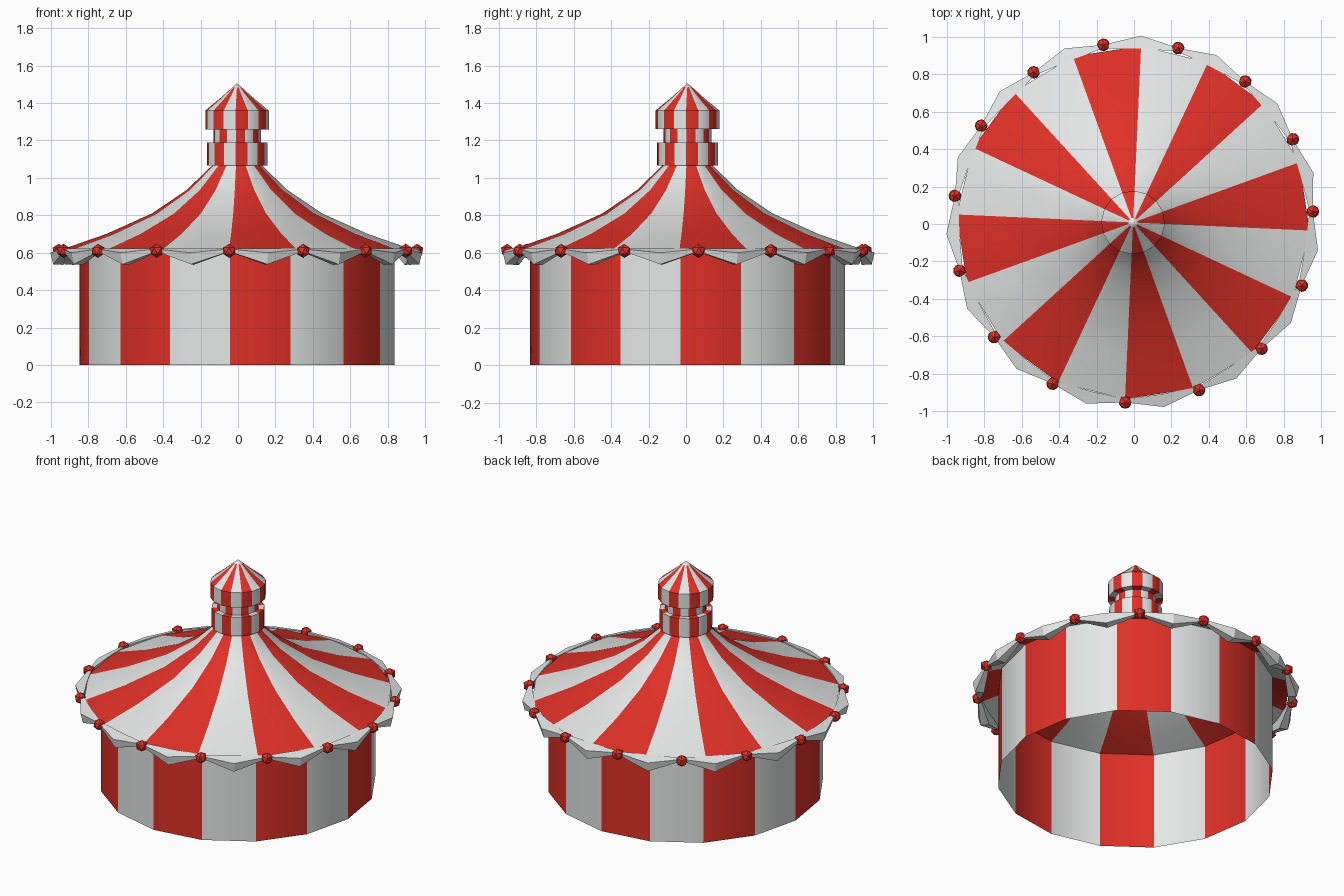
import bpy, bmesh, math
from mathutils import Vector, Matrix

if "Cube" in bpy.data.objects:
    bpy.data.objects.remove(bpy.data.objects["Cube"])

CENTRE = Vector((-0.005, 0.008, 0))
SIDES = 16
SWAGS = 15
STRIPE_TURN = math.radians(-2.6)
SWAG_TURN = math.radians(3.5)


def make_material(name, colour):
    mat = bpy.data.materials.new(name)
    mat.use_nodes = True
    mat.diffuse_color = colour
    bsdf = next(n for n in mat.node_tree.nodes if n.type == 'BSDF_PRINCIPLED')
    bsdf.inputs["Base Color"].default_value = colour
    return mat


WHITE = make_material("canvas white", (0.8, 0.82, 0.82, 1))
RED = make_material("canvas red", (0.74, 0.03, 0.02, 1))


def polar(radius, angle, z):
    return CENTRE + Vector((radius * math.cos(angle), radius * math.sin(angle), z))


def finish(name, bm, materials, smooth_angle=None):
    mesh = bpy.data.meshes.new(name)
    bm.to_mesh(mesh)
    bm.free()
    for mat in materials:
        mesh.materials.append(mat)
    obj = bpy.data.objects.new(name, mesh)
    bpy.context.collection.objects.link(obj)
    if smooth_angle:
        bpy.ops.object.select_all(action='DESELECT')
        obj.select_set(True)
        bpy.context.view_layer.objects.active = obj
        bpy.ops.object.shade_smooth_by_angle(angle=math.radians(smooth_angle))
    return obj


def striped_lathe(name, profile, plain_tip=False):
    """Spin (radius, z) points, bottom to top; alternate sectors are red."""
    bm = bmesh.new()
    step = math.tau / SIDES
    rings = []
    for r, z in profile:
        if r == 0:
            rings.append([bm.verts.new(polar(0, 0, z))] * SIDES)
        else:
            rings.append([bm.verts.new(polar(r, STRIPE_TURN + i * step, z))
                          for i in range(SIDES)])
    last = len(rings) - 2
    for level, (low, high) in enumerate(zip(rings, rings[1:])):
        for i in range(SIDES):
            j = (i + 1) % SIDES
            corners = list(dict.fromkeys((low[i], low[j], high[j], high[i])))
            face = bm.faces.new(corners)
            white = i % 2 or (plain_tip and level == last)
            face.material_index = 0 if white else 1
    return finish(name, bm, (WHITE, RED), 30)


# Tent body
striped_lathe("tent_wall", [(0.843, 0), (0.843, 0.65)])
striped_lathe("tent_roof", [(0.945, 0.615), (0.7, 0.70), (0.455, 0.81),
                            (0.27, 0.935), (0.135, 1.065), (0.12, 1.1)])

# Cupola on the roof peak
striped_lathe("cupola_base", [(0.11, 1.065), (0.162, 1.065), (0.162, 1.19), (0.12, 1.19)])
striped_lathe("cupola_neck", [(0.127, 1.18), (0.127, 1.27)])
striped_lathe("cupola_cap", [(0.12, 1.26), (0.17, 1.26), (0.17, 1.36),
                             (0.085, 1.43), (0.025, 1.484), (0, 1.505)], True)

# Draped swags round the eaves, thick in the middle and thin at the ends
bm = bmesh.new()
arc = math.tau / SWAGS
end_section = [(0.945, 0.622), (0.963, 0.62), (0.963, 0.607), (0.945, 0.605)]
mid_section = [(0.93, 0.622), (1.0, 0.60), (0.985, 0.538), (0.93, 0.535)]
for s in range(SWAGS):
    start = SWAG_TURN + s * arc
    loops = [[bm.verts.new(polar(r, start + t * arc, z)) for r, z in section]
             for t, section in ((0, end_section), (0.5, mid_section), (1, end_section))]
    for a, b in zip(loops, loops[1:]):
        for i in range(4):
            j = (i + 1) % 4
            bm.faces.new((a[i], a[j], b[j], b[i]))
    bm.faces.new(loops[0])
    bm.faces.new(loops[2][::-1])
bmesh.ops.recalc_face_normals(bm, faces=bm.faces)
finish("eave_swags", bm, (WHITE,), 30)

# Faceted baubles where the swags meet
bm = bmesh.new()
for s in range(SWAGS):
    angle = SWAG_TURN + s * arc
    place = Matrix.Translation(polar(0.963, angle, 0.61)) @ Matrix.Rotation(angle, 4, 'Z')
    bmesh.ops.create_icosphere(bm, subdivisions=1, radius=0.038, matrix=place)
finish("eave_baubles", bm, (RED,))
